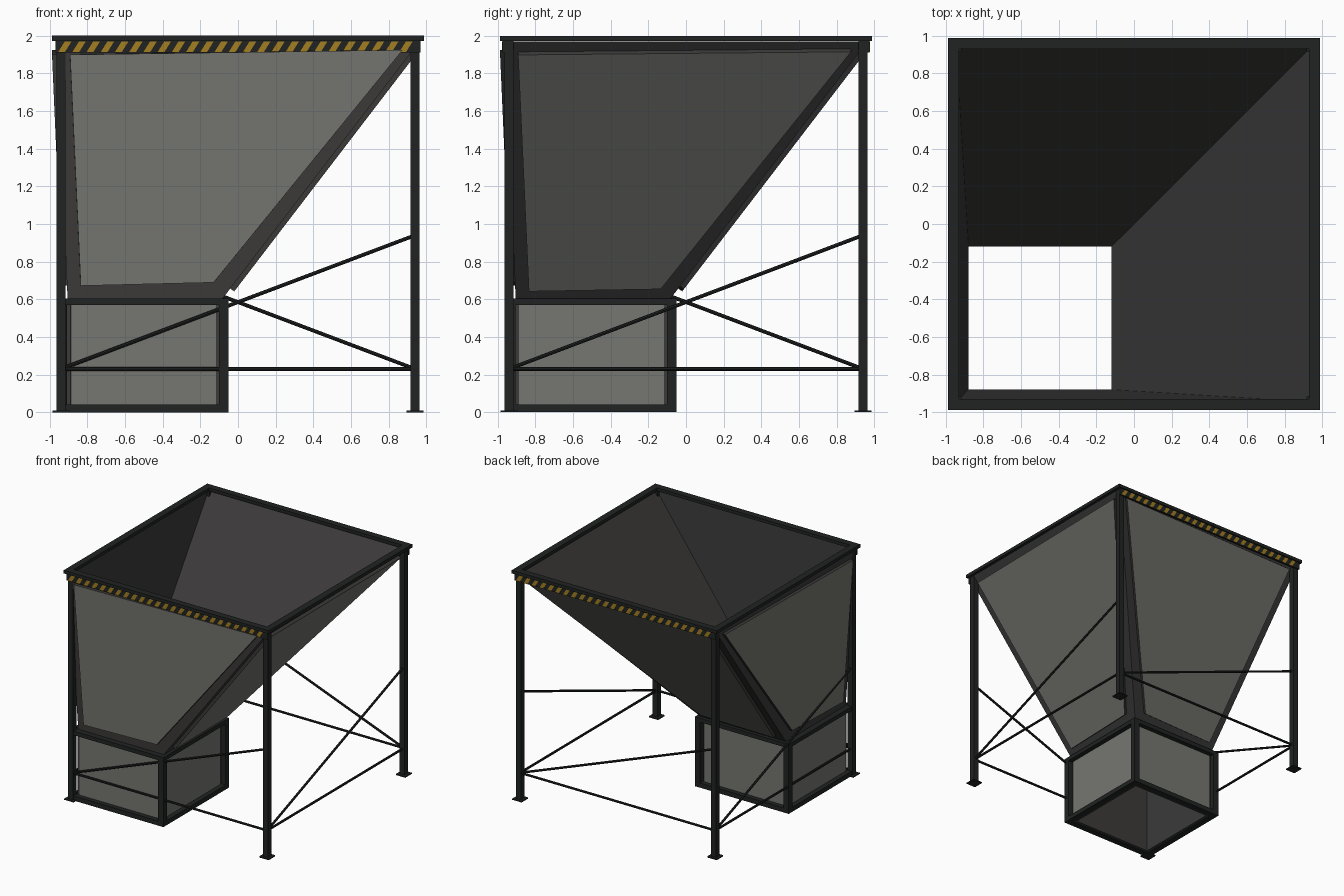
import bpy, bmesh, math
from mathutils import Vector, Matrix

if "Cube" in bpy.data.objects:
    bpy.data.objects.remove(bpy.data.objects["Cube"])


def material(name, rgb):
    m = bpy.data.materials.new(name)
    m.diffuse_color = (*rgb, 1)
    m.use_nodes = True
    m.node_tree.nodes["Principled BSDF"].inputs["Base Color"].default_value = m.diffuse_color
    return m


STEEL = material("dark_steel", (0.015, 0.016, 0.016))
SHEET = material("sheet_metal", (0.045, 0.043, 0.042))
PANEL = material("grey_panel", (0.18, 0.18, 0.165))
YELLOW = material("warning_yellow", (0.36, 0.21, 0.015))


def finish(bm, name, *mats):
    bmesh.ops.recalc_face_normals(bm, faces=bm.faces)
    me = bpy.data.meshes.new(name)
    bm.to_mesh(me)
    bm.free()
    for m in mats:
        me.materials.append(m)
    ob = bpy.data.objects.new(name, me)
    bpy.context.collection.objects.link(ob)
    return ob


def box(name, lo, hi, mat):
    lo, hi = Vector(lo), Vector(hi)
    bm = bmesh.new()
    bmesh.ops.create_cube(bm, size=1, matrix=Matrix.Translation((lo + hi) / 2)
                          @ Matrix.Diagonal((*(hi - lo), 1)))
    return finish(bm, name, mat)


def rod(name, a, b, r, mat):
    a, b = Vector(a), Vector(b)
    bm = bmesh.new()
    rot = (b - a).to_track_quat('Z', 'Y').to_matrix().to_4x4()
    bmesh.ops.create_cone(bm, cap_ends=True, segments=8, radius1=r, radius2=r,
                          depth=(b - a).length, matrix=Matrix.Translation((a + b) / 2) @ rot)
    ob = finish(bm, name, mat)
    with bpy.context.temp_override(object=ob, active_object=ob, selected_objects=[ob],
                                   selected_editable_objects=[ob]):
        bpy.ops.object.shade_smooth_by_angle()
    return ob


def funnel(name, outer_lo, outer_hi, inner_lo, inner_hi, z0, z1, border, raise_by):
    """Open four-walled shell; each outer wall carries a raised grey panel."""
    bm = bmesh.new()

    def ring(r, z):
        a, b = r
        return [bm.verts.new((x, y, z)) for x, y in ((a, a), (b, a), (b, b), (a, b))]
    rings = [ring(outer_lo, z0), ring(outer_hi, z1), ring(inner_hi, z1), ring(inner_lo, z0)]
    walls = []
    for k in range(4):
        p, q = rings[k], rings[(k + 1) % 4]
        for i in range(4):
            f = bm.faces.new((p[i], p[(i + 1) % 4], q[(i + 1) % 4], q[i]))
            if k == 0:
                walls.append(f)
    bmesh.ops.recalc_face_normals(bm, faces=bm.faces)
    bmesh.ops.inset_individual(bm, faces=walls, thickness=border)
    bmesh.ops.inset_individual(bm, faces=walls, thickness=0.001, depth=raise_by)
    for f in walls:
        f.material_index = 1
    return finish(bm, name, SHEET, PANEL)


def square_frame(name, a, b, w, z0, z1):
    for i, c in enumerate((a, b - w)):
        box(f"{name}_x_{i}", (a, c, z0), (b, c + w, z1), STEEL)
        box(f"{name}_y_{i}", (c, a + w, z0), (c + w, b - w, z1), STEEL)


# Off-centre hopper and the discharge chute below it
funnel("hopper", (-0.905, -0.085), (-0.965, 0.965), (-0.88, -0.12), (-0.945, 0.945),
       0.6, 1.97, 0.1, 0.026)
funnel("discharge_chute", (-0.91, -0.095), (-0.91, -0.095), (-0.88, -0.12), (-0.88, -0.12),
       0.005, 0.6, 0.03, 0.004)

# Chute frame
square_frame("chute_bottom_rail", -0.955, -0.05, 0.05, 0, 0.04)
square_frame("chute_top_rail", -0.955, -0.05, 0.05, 0.57, 0.605)
for i, (x, y) in enumerate(((-0.1, -0.1), (-0.1, -0.955), (-0.955, -0.1))):
    box(f"chute_corner_post_{i}", (x, y, 0), (x + 0.05, y + 0.05, 0.6), STEEL)

# Top rim
square_frame("top_rim", -0.988, 0.988, 0.058, 1.972, 2.0)

# Legs with foot plates, and one level and one diagonal brace on each side
corners = [(-0.94, -0.94), (0.94, -0.94), (0.94, 0.94), (-0.94, 0.94)]
for i, (x, y) in enumerate(corners):
    box(f"leg_{i}", (x - 0.024, y - 0.024, 0), (x + 0.024, y + 0.024, 1.975), STEEL)
    box(f"foot_plate_{i}", (x - 0.045, y - 0.045, 0), (x + 0.045, y + 0.045, 0.01), STEEL)
    x2, y2 = corners[(i + 1) % 4]
    rod(f"level_brace_{i}", (x, y, 0.23), (x2, y2, 0.23), 0.01, STEEL)
    rod(f"diagonal_brace_{i}", (x, y, 0.23), (x2, y2, 0.94), 0.01, STEEL)

# Warning strips on front and back
for side, s in (("front", 1), ("back", -1)):
    y0, y1 = sorted((-0.976 * s, -0.96 * s))
    box(f"{side}_warning_plate", (-0.97, y0, 1.912), (0.97, y1, 1.972), STEEL)
    bm = bmesh.new()
    for k in range(25):
        x = -0.955 + k * 0.0755
        quad = [(x, 1.914), (x + 0.036, 1.914), (x + 0.071, 1.97), (x + 0.035, 1.97)]
        f = bm.faces.new([bm.verts.new((px * s, -0.976 * s, pz)) for px, pz in quad])
        ext = bmesh.ops.extrude_face_region(bm, geom=[f])["geom"]
        bmesh.ops.translate(bm, vec=(0, -0.002 * s, 0),
                            verts=[v for v in ext if isinstance(v, bmesh.types.BMVert)])
    finish(bm, f"{side}_warning_stripes", YELLOW)
